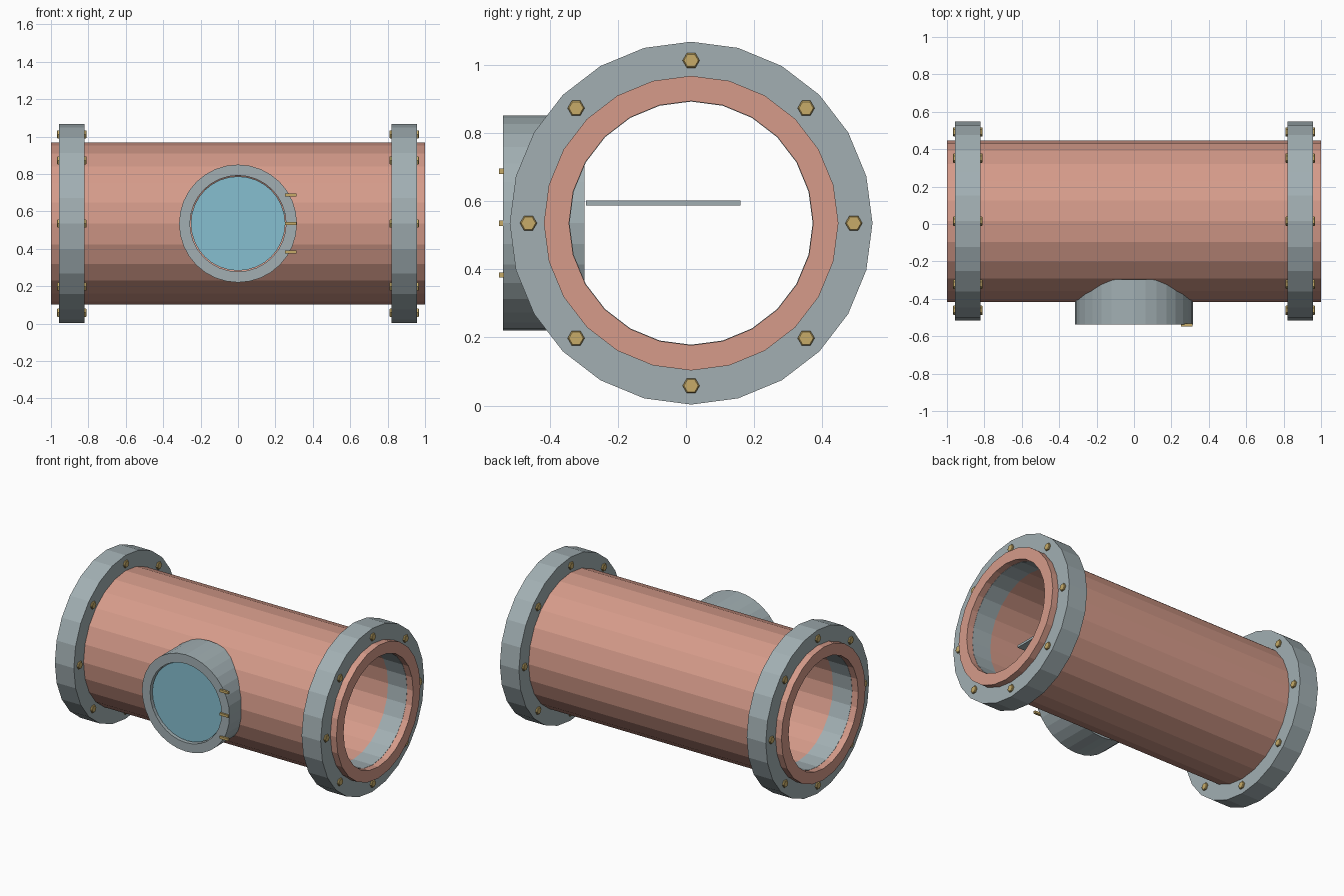
import bpy, bmesh
from math import cos, sin, pi, radians
from mathutils import Matrix, Vector

if "Cube" in bpy.data.objects:
    bpy.data.objects.remove(bpy.data.objects["Cube"], do_unlink=True)

CY, CZ = 0.015, 0.535          # pipe axis
ALONG_X = Matrix.Rotation(radians(90), 4, 'Y')
ALONG_Y = Matrix.Rotation(radians(-90), 4, 'X')


def material(name, rgb):
    m = bpy.data.materials.new(name)
    m.use_nodes = True
    m.diffuse_color = (*rgb, 1)
    m.node_tree.nodes["Principled BSDF"].inputs["Base Color"].default_value = (*rgb, 1)
    return m


copper = material("copper", (0.67, 0.33, 0.255))
steel = material("blue grey steel", (0.36, 0.43, 0.45))
glass = material("teal glass", (0.24, 0.52, 0.63))
brass = material("brass", (0.57, 0.41, 0.14))


def finish(name, bm, mat, matrix=Matrix()):
    bm.transform(matrix)
    bmesh.ops.recalc_face_normals(bm, faces=bm.faces)
    mesh = bpy.data.meshes.new(name)
    bm.to_mesh(mesh)
    bm.free()
    mesh.materials.append(mat)
    ob = bpy.data.objects.new(name, mesh)
    bpy.context.collection.objects.link(ob)
    return ob


def lathe(name, profile, sides, mat, matrix, closed=False):
    """Turn (radius, height) points; a closed profile makes a tube, an open one is capped."""
    bm = bmesh.new()
    rings = [[bm.verts.new((r * cos(2 * pi * i / sides), r * sin(2 * pi * i / sides), h))
              for i in range(sides)] for r, h in profile]
    pairs = list(zip(rings, rings[1:]))
    if closed:
        pairs.append((rings[-1], rings[0]))
    else:
        bm.faces.new(rings[0])
        bm.faces.new(rings[-1])
    for a, b in pairs:
        for i in range(sides):
            j = (i + 1) % sides
            bm.faces.new((a[i], a[j], b[j], b[i]))
    return finish(name, bm, mat, matrix)


def tube(name, r_out, r_in, a, b, sides, mat, matrix):
    profile = [(r_out, a), (r_out, b), (r_in, b), (r_in, a)]
    return lathe(name, profile, sides, mat, matrix, closed=True)


def box(name, low, high, mat):
    bm = bmesh.new()
    bmesh.ops.create_cube(bm, size=1)
    low, high = Vector(low), Vector(high)
    place = Matrix.Translation((low + high) / 2) @ Matrix.Diagonal((*(high - low), 1))
    return finish(name, bm, mat, place)


pipe_axis = Matrix.Translation((0, CY, CZ)) @ ALONG_X
port_axis = Matrix.Translation((0, 0, CZ)) @ ALONG_Y

# Main pipe with an opening behind the window
pipe = tube("main_pipe", 0.432, 0.358, -1, 1, 24, copper, pipe_axis)
cutter = lathe("port_cutter", [(0.28, -0.6), (0.28, -0.1)], 32, copper, port_axis)
cutter.hide_render = True
cutter.hide_set(True)
cut = pipe.modifiers.new("port_opening", 'BOOLEAN')
cut.operation = 'DIFFERENCE'
cut.solver = 'EXACT'
cut.object = cutter

# End flanges with hexagonal bolts
for side, label in ((1, "left"), (-1, "right")):
    a, b = sorted((side * 0.82, side * 0.957))
    tube(label + "_flange", 0.532, 0.3565, a, b, 24, steel, pipe_axis)
    for k in range(8):
        t = k * pi / 4
        axis = Matrix.Translation((0, CY + 0.477 * cos(t), CZ + 0.477 * sin(t))) \
            @ ALONG_X @ Matrix.Rotation(pi / 2, 4, 'Z')
        lathe(f"{label}_bolt_{k + 1}",
              [(0.021, a - 0.011), (0.025, a - 0.007), (0.025, b + 0.007), (0.021, b + 0.011)],
              6, brass, axis)

# Viewing port and its recessed glass
tube("window_port", 0.315, 0.257, -0.537, -0.297, 32, steel, port_axis)
lathe("window_glass", [(0.252, -0.52), (0.252, -0.5)], 32, glass, port_axis)

# Hinge strips on the port rim
for k in (-1, 0, 1):
    z = CZ + 0.152 * k
    box(f"hinge_strip_{k + 2}", (0.251, -0.548, z - 0.008), (0.313, -0.533, z + 0.008), brass)

# Shelf inside the pipe
box("inner_shelf", (-0.65, -0.293, 0.587), (0.65, 0.16, 0.602), steel)
